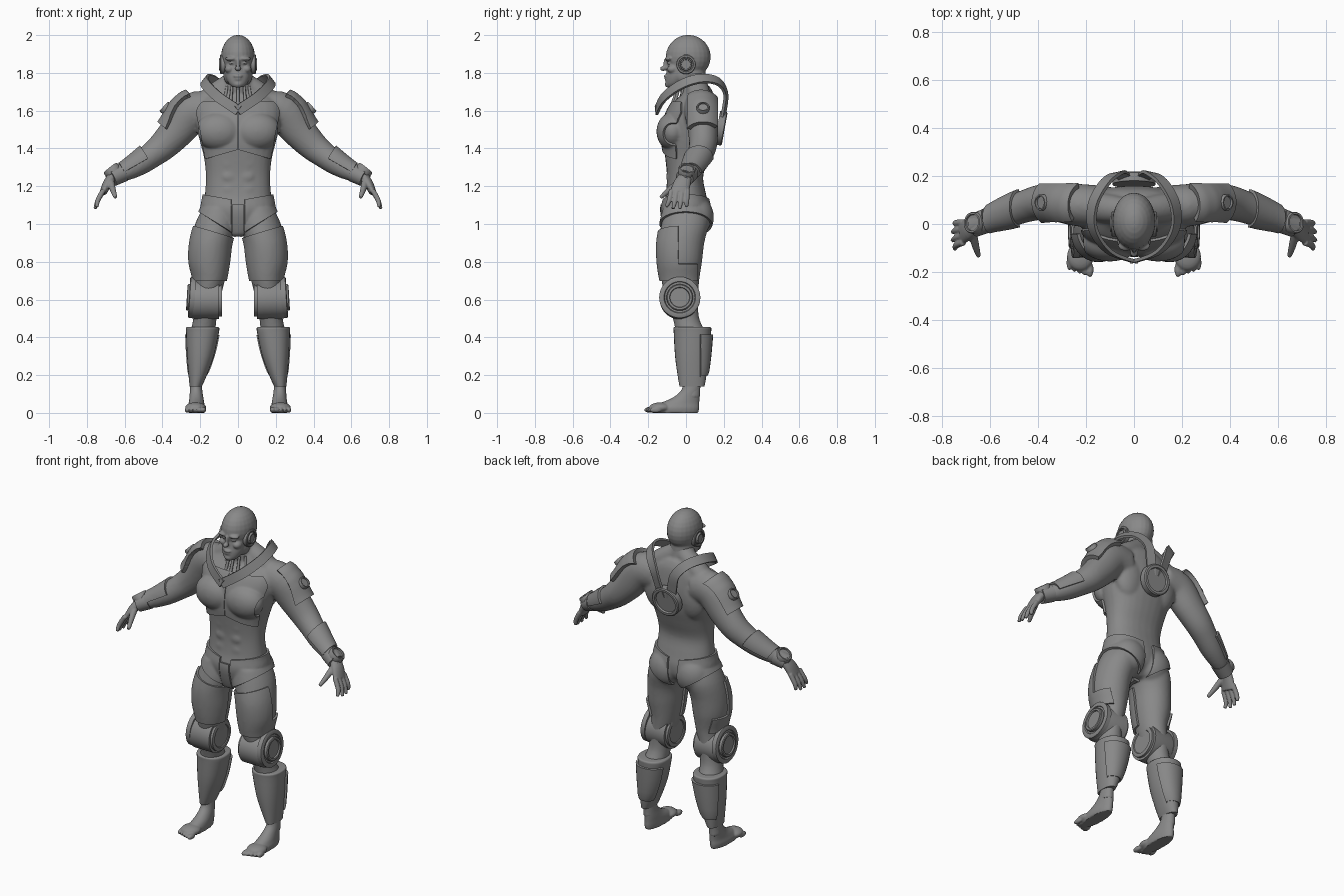
import bpy, bmesh, math
from mathutils import Vector, Matrix

if "Cube" in bpy.data.objects:
    bpy.data.objects.remove(bpy.data.objects["Cube"], do_unlink=True)

SIDES = ((1, "left"), (-1, "right"))
grey = bpy.data.materials.new("plain grey")
grey.use_nodes = True
grey.diffuse_color = (.25, .25, .25, 1)
grey.node_tree.nodes["Principled BSDF"].inputs["Base Color"].default_value = grey.diffuse_color


def flip(point, side):
    return Vector((point[0] * side, point[1], point[2]))


def dense(rings, steps):
    """Smooth curve through the given rings."""
    rings = [Vector(ring) for ring in rings]
    last, out = len(rings) - 1, []
    for i in range(last):
        a, b, c, d = (rings[min(max(i + j, 0), last)] for j in (-1, 0, 1, 2))
        for step in range(steps):
            t = step / steps
            out.append((b * 2 + (c - a) * t + (a * 2 - b * 5 + c * 4 - d) * t**2
                        + (b * 3 - a - c * 3 + d) * t**3) * .5)
    return out + [rings[-1]]


def skin(bm, loops):
    loops = [[bm.verts.new(co) for co in loop] for loop in loops]
    count = len(loops[0])
    for low, high in zip(loops, loops[1:]):
        for i in range(count):
            j = (i + 1) % count
            bm.faces.new((low[i], low[j], high[j], high[i]))
    bm.faces.new(loops[0])
    bm.faces.new(loops[-1])


def loft(bm, rings, side=1, flat=True, steps=4, square=1.0, count=28):
    """Elliptical rings (x, y, z, radius, depth), level or square to the path."""
    rings = dense(rings, steps)
    centres = [flip(ring, side) for ring in rings]
    loops = []
    for i, ring in enumerate(rings):
        axis = centres[min(i + 1, len(rings) - 1)] - centres[max(i - 1, 0)]
        axis = Vector((0, 0, 1)) if flat else axis.normalized()
        v = Vector((0, 1, 0))
        v = (v - axis * v.dot(axis)).normalized()
        u = v.cross(axis)
        loop = []
        for k in range(count):
            c, s = math.cos(math.tau * k / count), math.sin(math.tau * k / count)
            c, s = (math.copysign(abs(w) ** square, w) for w in (c, s))
            loop.append(centres[i] + u * c * ring[3] + v * s * ring[4])
        loops.append(loop)
    skin(bm, loops)


def ball(bm, centre, radii, side=1):
    bmesh.ops.create_uvsphere(bm, u_segments=24, v_segments=14, radius=1,
                              matrix=Matrix.LocRotScale(flip(centre, side), None, Vector(radii)))


def shade(obj):
    obj.data.materials.clear()
    obj.data.materials.append(grey)
    obj.data.shade_smooth()
    obj.data.set_sharp_from_angle(angle=math.radians(38))
    return obj


def finish(bm, name, recalc=True):
    if recalc:
        bmesh.ops.recalc_face_normals(bm, faces=bm.faces)
    mesh = bpy.data.meshes.new(name)
    bm.to_mesh(mesh)
    bm.free()
    obj = bpy.data.objects.new(name, mesh)
    bpy.context.scene.collection.objects.link(obj)
    return shade(obj)


def bake(obj):
    graph = bpy.context.evaluated_depsgraph_get()
    mesh = bpy.data.meshes.new_from_object(obj.evaluated_get(graph))
    obj.modifiers.clear()
    obj.data = mesh
    return shade(obj)


def fuse(bm, name, voxel, rounds):
    """Melt overlapping forms into one skin."""
    obj = finish(bm, name)
    remesh = obj.modifiers.new("melt", "REMESH")
    remesh.mode, remesh.voxel_size = "VOXEL", voxel
    smooth = obj.modifiers.new("soften", "SMOOTH")
    smooth.factor, smooth.iterations = .5, rounds
    return bake(obj)


def shell(source, name, side, thick, planes):
    """Armour plate: the part of a surface inside the planes, thickened."""
    bm = bmesh.new()
    bm.from_mesh(source.data)
    for point, normal in planes:
        bmesh.ops.bisect_plane(bm, geom=bm.verts[:] + bm.edges[:] + bm.faces[:], clear_outer=True,
                               plane_co=flip(point, side), plane_no=flip(normal, side).normalized())
    obj = finish(bm, name, recalc=False)
    solid = obj.modifiers.new("thickness", "SOLIDIFY")
    solid.thickness, solid.offset = thick, 1
    return bake(obj)


def disc(name, centre, facing, radius, depth, side=1):
    """Round cap with a chamfered rim and a sunken centre."""
    bm = bmesh.new()
    bmesh.ops.create_cone(bm, cap_ends=True, segments=40, radius1=radius, radius2=radius, depth=depth,
                          matrix=Matrix.Translation((0, 0, depth / 2)))
    top = max(bm.faces, key=lambda f: f.calc_center_median().z)
    for width, lift in ((.07, .15), (.16, 0), (.04, -.3)):
        bmesh.ops.inset_individual(bm, faces=[top], thickness=radius * width, depth=depth * lift)
    turn = flip(facing, side).to_track_quat("Z", "Y")
    bm.transform(Matrix.LocRotScale(flip(centre, side), turn, None))
    return finish(bm, name)


UP, DOWN, FRONT, BACK, IN, OUT = (0, 0, 1), (0, 0, -1), (0, -1, 0), (0, 1, 0), (-1, 0, 0), (1, 0, 0)

# Body: torso, arms and legs in one skin
bm = bmesh.new()
loft(bm, [(0, -.02, .95, .05, .07), (0, 0, 1.01, .14, .11), (0, 0, 1.08, .185, .122),
          (0, 0, 1.15, .176, .108), (0, -.005, 1.25, .17, .096), (0, .005, 1.35, .18, .115),
          (0, .015, 1.45, .205, .135), (0, .025, 1.55, .225, .135), (0, .04, 1.63, .22, .115),
          (0, .06, 1.69, .16, .085), (0, .05, 1.73, .09, .075)], square=.88)
loft(bm, [(0, .06, 1.64, .09, .075), (0, .04, 1.72, .074, .075), (0, .03, 1.8, .07, .072)])
for side, word in SIDES:
    loft(bm, [(.14, .07, 1.6, .1, .09), (.24, .08, 1.59, .105, .088), (.32, .09, 1.495, .092, .08),
              (.39, .09, 1.42, .08, .074), (.45, .075, 1.37, .07, .068), (.52, .05, 1.32, .062, .062),
              (.59, .025, 1.28, .05, .05), (.65, 0, 1.255, .038, .038), (.685, -.01, 1.23, .03, .035)],
         side, flat=False)
    loft(bm, [(.1, 0, 1.08, .09, .11), (.117, -.005, 1, .11, .125), (.144, -.025, .9, .105, .122),
              (.152, -.03, .8, .1, .115), (.15, -.03, .7, .08, .1), (.165, -.02, .6, .07, .085),
              (.175, 0, .5, .062, .07), (.19, .03, .4, .065, .08), (.205, .035, .25, .045, .065),
              (.222, .033, .14, .03, .045), (.222, .03, .08, .035, .045)], side)
    loft(bm, [(.02, .055, 1.76, .05, .05), (.11, .065, 1.7, .055, .06), (.2, .075, 1.63, .05, .06)],
         side, flat=False)
    ball(bm, (.1, -.07, 1.49), (.115, .075, .09), side)
    ball(bm, (.11, .09, 1.53), (.1, .065, .14), side)
    ball(bm, (.085, .055, 1.035), (.095, .08, .1), side)
    for height in (1.18, 1.25, 1.32):
        ball(bm, (.045, -.083, height), (.045, .022, .036), side)
body = fuse(bm, "body", .009, 5)

# Head with face
bm = bmesh.new()
ball(bm, (0, .012, 1.885), (.09, .119, .116))
loft(bm, [(0, -.07, 1.725, .03, .035), (0, -.058, 1.745, .05, .05), (0, -.042, 1.78, .066, .064),
          (0, -.022, 1.82, .074, .078), (0, -.015, 1.85, .078, .082), (0, -.01, 1.9, .08, .09)])
loft(bm, [(0, .04, 1.7, .07, .07), (0, .03, 1.85, .066, .07)])
for centre, radii in (((0, -.107, 1.848), (.01, .013, .032)), ((0, -.12, 1.823), (.016, .018, .013)),
                      ((0, -.104, 1.783), (.025, .014, .008)), ((0, -.1, 1.767), (.021, .014, .008)),
                      ((0, -.09, 1.74), (.027, .022, .019))):
    ball(bm, centre, radii)
for side, word in SIDES:
    ball(bm, (.034, -.09, 1.875), (.034, .022, .012), side)
    ball(bm, (.033, -.088, 1.852), (.014, .013, .008), side)
    ball(bm, (.046, -.07, 1.82), (.025, .03, .022), side)
    ball(bm, (.047, -.01, 1.79), (.03, .05, .05), side)
fuse(bm, "head", .005, 3)

for side, word in SIDES:
    # Hand
    bm = bmesh.new()
    loft(bm, [(.66, 0, 1.255, .027, .034), (.69, -.02, 1.215, .025, .045), (.715, -.035, 1.165, .019, .05)],
         side, flat=False)
    for i in range(4):
        y, drop = -.077 + .028 * i, .01 * abs(i - 1.5)
        loft(bm, [(.712, y, 1.18, .014, .014), (.742, y - .012 + .003 * i, 1.125, .0135, .0135),
                  (.762 - drop, y - .028 + .008 * i, 1.075 + drop, .009, .009)], side, flat=False, count=12)
    loft(bm, [(.675, -.03, 1.23, .019, .019), (.662, -.088, 1.18, .016, .016),
              (.648, -.135, 1.14, .01, .01)], side, flat=False, count=12)
    fuse(bm, word + "_hand", .0045, 3)

    # Foot
    bm = bmesh.new()
    loft(bm, [(.222, -.055, 0, .042, .12), (.222, -.055, .025, .046, .125), (.22, -.035, .05, .042, .105),
              (.22, 0, .08, .037, .072), (.222, .025, .12, .033, .05), (.222, .033, .17, .03, .045)], side)
    ball(bm, (.224, -.135, .028), (.056, .06, .028), side)
    for i in range(5):
        ball(bm, (.184 + .0215 * i, -.19 + .007 * i, .016), (.0155 - .001 * i, .032, .016), side)
    fuse(bm, word + "_foot", .005, 3)

    # Torso and hip plates
    shell(body, word + "_chest_plate", side, .012, [
        ((.0015, 0, 0), IN), ((0, -.02, 0), BACK), ((0, 0, 1.395), (-.3, 0, -1)),
        ((.195, 0, 1.5), (1, 0, -.2)), ((0, 0, 1.64), UP)])
    shell(body, word + "_hip_guard", side, .013, [
        ((.035, 0, 0), IN), ((0, 0, 1.12), (-.2, 0, 1)), ((.2, 0, 1.06), (.11, 0, -.17))])

    # Shoulder and arm plates
    shell(body, word + "_shoulder_plate", side, .024, [
        ((.27, 0, 1.69), (-.65, 0, .76)), ((.41, 0, 1.53), (.65, 0, -.76)),
        ((.33, 0, 1.545), (-.72, 0, -.69)), ((0, .025, 0), FRONT), ((0, .15, 0), BACK)])
    disc(word + "_shoulder_ring", (.368, .09, 1.6), (.74, 0, .67), .034, .03, side)
    shell(body, word + "_forearm_guard", side, .012, [
        ((.48, 0, 1.35), (-.87, 0, .5)), ((.6, 0, 1.27), (.87, 0, -.5)), ((.54, 0, 1.31), (-.5, 0, -.87))])
    bm = bmesh.new()
    loft(bm, [(.61, .016, 1.272, .05, .052), (.67, -.008, 1.243, .046, .048)], side, flat=False, steps=1)
    finish(bm, word + "_wrist_band")
    disc(word + "_wrist_disc", (.657, .003, 1.272), (.62, .1, .78), .045, .028, side)

    # Thigh plates
    shell(body, word + "_thigh_front_plate", side, .012, [
        ((.02, 0, 0), IN), ((.22, 0, .985), (-.3, 0, 1)), ((0, 0, .7), DOWN), ((0, -.04, 0), BACK)])
    shell(body, word + "_thigh_side_plate", side, .012, [
        ((.16, 0, 0), IN), ((0, -.042, 0), FRONT), ((0, .055, 0), BACK),
        ((0, 0, .79), UP), ((0, 0, .7), DOWN)])

    # Knee joint
    disc(word + "_knee_drum", (.1, -.035, .6), OUT, .104, .13, side)
    disc(word + "_knee_inner_cap", (.102, -.035, .6), IN, .09, .016, side)
    disc(word + "_knee_outer_ring", (.228, -.033, .61), (1, 0, .06), .109, .027, side)
    disc(word + "_knee_hub", (.24, -.033, .61), (1, 0, .06), .07, .027, side)

    # Shin armour with calf plate
    bm = bmesh.new()
    loft(bm, [(.188, .034, .455, .08, .09), (.188, .034, .45, .088, .1), (.188, .034, .425, .087, .099),
              (.199, .032, .3, .071, .09), (.215, .032, .19, .046, .075), (.224, .032, .14, .032, .066)],
         side, steps=3, square=.9)
    shin = finish(bm, word + "_shin_armour")
    shell(shin, word + "_calf_plate", side, .012, [
        ((0, .075, 0), FRONT), ((0, 0, .415), UP), ((0, 0, .19), DOWN)])

    # Ear cover
    disc(word + "_ear_ring", (.07, 0, 1.845), OUT, .052, .021, side)
    disc(word + "_ear_hub", (.078, 0, 1.845), OUT, .033, .02, side)

    # Collar strap running over the shoulder to the back disc
    bm = bmesh.new()
    path = dense([(-.005, -.15, 1.6), (.1, -.11, 1.67), (.165, -.02, 1.735), (.165, .08, 1.765),
                  (.12, .165, 1.75), (.07, .203, 1.69), (.045, .195, 1.6), (.03, .18, 1.53)], 6)
    path = [flip(p, side) for p in path]
    loops = []
    for i, p in enumerate(path):
        along = path[min(i + 1, len(path) - 1)] - path[max(i - 1, 0)]
        wide = along.cross(p - Vector((0, .03, 1.62))).normalized() * .027
        out = wide.cross(along).normalized() * .014
        loops.append((p - wide, p + wide, p + wide + out, p - wide + out))
    skin(bm, loops)
    finish(bm, word + "_collar_strap")

# Groin plate, back disc and neck cords
shell(body, "groin_plate", 1, .016, [
    ((.03, 0, 0), OUT), ((-.03, 0, 0), IN), ((0, 0, 1.1), UP), ((0, .02, 0), BACK)]
    + [((0, 0, .945), DOWN)])
disc("back_disc", (0, .165, 1.51), (0, 1, -.18), .09, .035)
bm = bmesh.new()
for i in range(7):
    turn = math.radians(-75 + 25 * i)
    x, y = math.sin(turn), -math.cos(turn)
    loft(bm, [(.095 * x, .04 + .115 * y, 1.63, .009, .009), (.076 * x, .04 + .08 * y, 1.73, .007, .007)],
         flat=False, steps=1, count=10)
finish(bm, "neck_cords")
